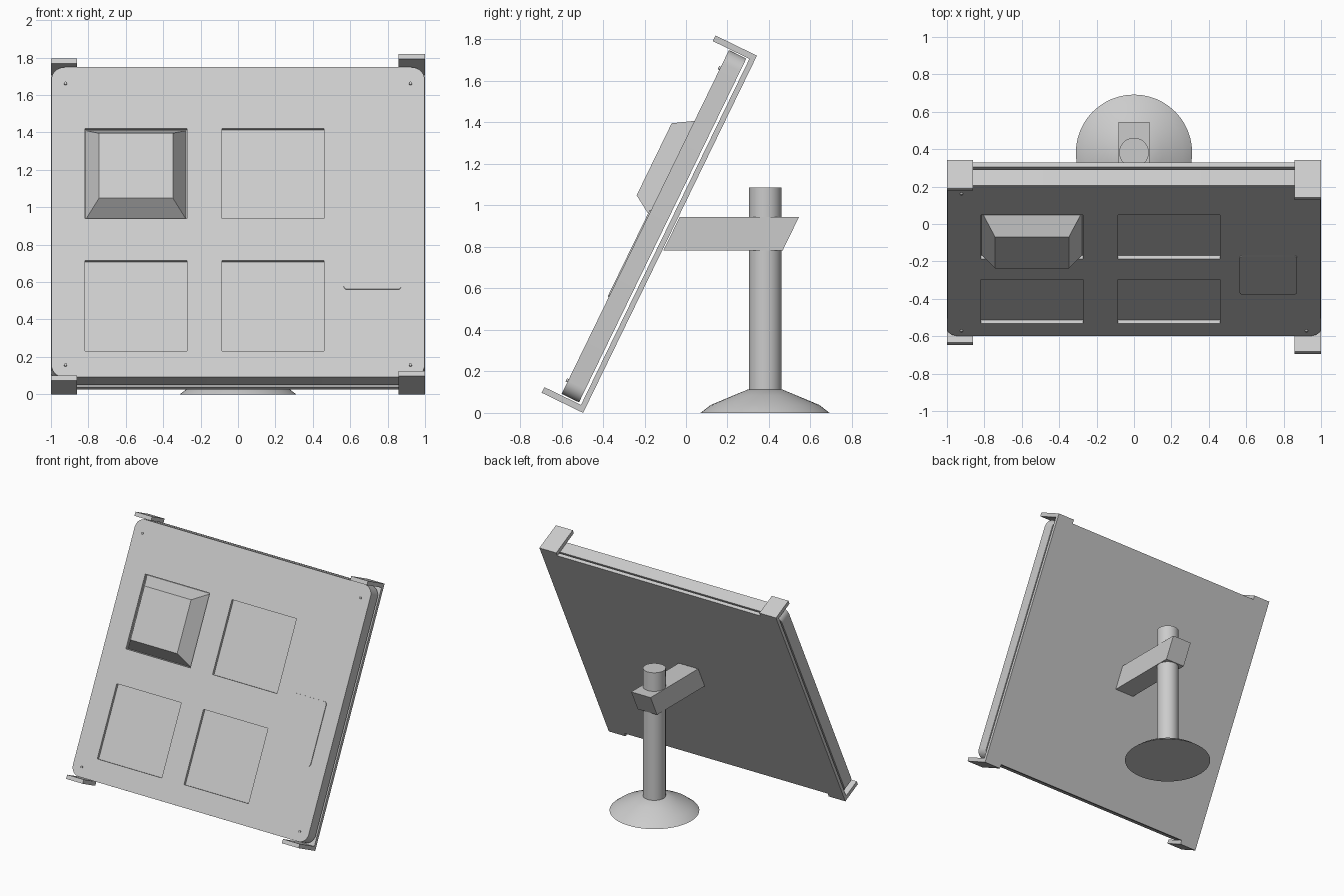
import bpy, bmesh, math
from mathutils import Matrix, Vector

if "Cube" in bpy.data.objects:
    bpy.data.objects.remove(bpy.data.objects["Cube"])

# Single flat colour
grey = bpy.data.materials.new("light_grey")
grey.diffuse_color = (0.6, 0.6, 0.6, 1)
grey.use_nodes = True
grey.node_tree.nodes["Principled BSDF"].inputs["Base Color"].default_value = grey.diffuse_color

# Tilted panel frame: local (x, u up the panel, n out of the front)
TILT = math.radians(25.95)
S, C = math.sin(TILT), math.cos(TILT)
PANEL = Matrix(((1, 0, 0, 0), (0, S, -C, -0.496), (0, C, S, 0), (0, 0, 0, 1)))


def finish(bm, name, matrix=None, smooth=False):
    if matrix is not None:
        bm.transform(matrix)
    bmesh.ops.recalc_face_normals(bm, faces=bm.faces[:])
    mesh = bpy.data.meshes.new(name)
    bm.to_mesh(mesh)
    bm.free()
    mesh.materials.append(grey)
    ob = bpy.data.objects.new(name, mesh)
    bpy.context.collection.objects.link(ob)
    bpy.context.view_layer.objects.active = ob
    if smooth:
        bpy.ops.object.select_all(action='DESELECT')
        ob.select_set(True)
        bpy.ops.object.shade_smooth_by_angle(angle=math.radians(35))
    return ob


def panel_box(name, x, u, n, radius=0.0, taper=0.0):
    """Box in panel space; radius rounds the corners, taper shrinks the front."""
    bm = bmesh.new()
    bmesh.ops.create_cube(bm, size=1)
    for v in bm.verts:
        front = v.co.z > 0
        t = taper if front else 0
        v.co = Vector((x[1] - t if v.co.x > 0 else x[0] + t,
                       u[1] - t if v.co.y > 0 else u[0] + t,
                       n[1] if front else n[0]))
    if radius:
        corners = [e for e in bm.edges
                   if abs(e.verts[0].co.z - e.verts[1].co.z) > 1e-4]
        bmesh.ops.bevel(bm, geom=corners, offset=radius, segments=8,
                        profile=0.5, affect='EDGES')
    return finish(bm, name, PANEL, smooth=radius > 0)


# Back plate and front board
panel_box("back_plate", (-1, 1), (0.03, 1.885), (0, 0.026))
board = panel_box("front_board", (-0.997, 0.997), (0.037, 1.88), (0.04, 0.133), radius=0.07)

# Four shallow square pockets cut into the board
for i, x in enumerate(((-0.818, -0.273), (-0.085, 0.46))):
    for j, u in enumerate(((0.192, 0.731), (0.981, 1.517))):
        cutter = panel_box(f"pocket_cutter_{i}{j}", x, u, (0.113, 0.2))
        cutter.hide_render = True
        mod = board.modifiers.new("pocket", 'BOOLEAN')
        mod.operation, mod.solver, mod.object = 'DIFFERENCE', 'EXACT', cutter
        bpy.context.view_layer.objects.active = board
        bpy.ops.object.modifier_apply(modifier=mod.name)
        bpy.data.objects.remove(cutter)

# Tapered block standing in the upper left pocket
panel_box("tapered_block", (-0.816, -0.275), (0.983, 1.515), (0.11, 0.227), taper=0.073)

# Thin raised plate on the right
panel_box("side_plate", (0.565, 0.872), (0.557, 1.022), (0.125, 0.139), radius=0.02)

# Corner screws
for sx in (-1, 1):
    for u in (0.108, 1.782):
        bm = bmesh.new()
        bmesh.ops.create_cone(bm, cap_ends=True, segments=16, radius1=0.008,
                              radius2=0.008, depth=0.02,
                              matrix=Matrix.Translation((sx * 0.922, u, 0.132)))
        finish(bm, "screw", PANEL, smooth=True)

# Corner clips, longer on the right
for side, x, reach in (("left", (-1, -0.86), 0.168), ("right", (0.858, 1), 0.222)):
    panel_box(f"bottom_{side}_clip", x, (0, 0.03), (0, reach))
    panel_box(f"top_{side}_clip", x, (1.885, 1.915), (0, reach))

# Support arm: sheared profile extruded across x
bm = bmesh.new()
profile = ((-0.03, 0.945), (0.545, 0.945), (0.466, 0.783), (-0.109, 0.783))
face = bm.faces.new([bm.verts.new((-0.082, y, z)) for y, z in profile])
ext = bmesh.ops.extrude_face_region(bm, geom=[face])
bmesh.ops.translate(bm, vec=(0.164, 0, 0),
                    verts=[g for g in ext["geom"] if isinstance(g, bmesh.types.BMVert)])
finish(bm, "support_arm")


def lathe(name, points, centre):
    bm = bmesh.new()
    verts = [bm.verts.new((r, 0, z)) for r, z in points]
    edges = [bm.edges.new(p) for p in zip(verts, verts[1:])]
    bmesh.ops.spin(bm, geom=verts + edges, cent=(0, 0, 0), axis=(0, 0, 1),
                   angle=math.tau, steps=48)
    bmesh.ops.remove_doubles(bm, verts=bm.verts[:], dist=1e-5)
    finish(bm, name, Matrix.Translation(centre), smooth=True)


# Post and round foot
lathe("post", ((0, 0.05), (0.079, 0.05), (0.079, 1.087), (0, 1.087)), (0, 0.382, 0))
lathe("foot", ((0, 0), (0.311, 0), (0.262, 0.038), (0.15, 0.085), (0.085, 0.112), (0, 0.112)),
      (0, 0.381, 0))
